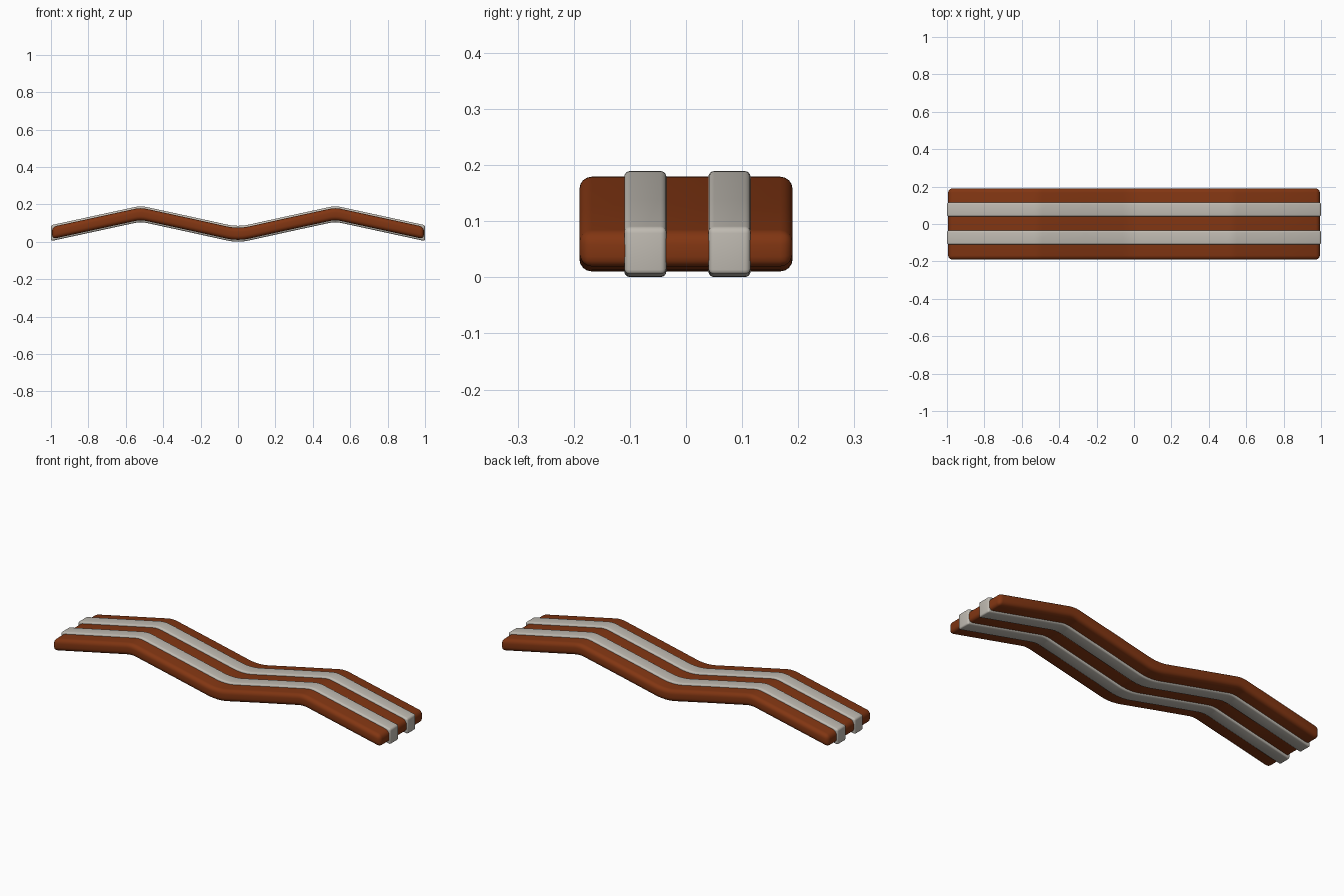
import bpy, bmesh

if "Cube" in bpy.data.objects:
    bpy.data.objects.remove(bpy.data.objects["Cube"])

PEAK_X, PEAK_Z, VALLEY_Z, SLOPE = 0.52, 0.150, 0.0365, 0.2165


def material(name, rgb):
    m = bpy.data.materials.new(name)
    m.diffuse_color = (*rgb, 1)
    m.use_nodes = True
    m.node_tree.nodes["Principled BSDF"].inputs["Base Color"].default_value = m.diffuse_color
    return m


def soft_abs(d, r):
    return abs(d) if abs(d) > r else (d * d + r * r) / (2 * r)


# height of the wavy centre line at x
def wave(x):
    x = abs(x)
    if x < PEAK_X / 2:
        return VALLEY_Z + SLOPE * soft_abs(x, 0.06)
    return PEAK_Z - SLOPE * soft_abs(x - PEAK_X, 0.03)


# stations along the strip, denser at the bends
half = [0.02, 0.04, 0.06, 0.26, 0.49, 0.505, 0.52, 0.535, 0.55, 0.77]


def wavy_bar(name, y0, y1, half_length, half_thick, bevel, mat):
    xs = [-half_length] + [-x for x in reversed(half)] + [0] + half + [half_length]
    bm = bmesh.new()
    rings = []
    for x in xs:
        z = wave(x)
        rings.append([bm.verts.new((x, y, z + s * half_thick))
                      for y, s in ((y0, -1), (y1, -1), (y1, 1), (y0, 1))])
    for a, b in zip(rings, rings[1:]):
        for i in range(4):
            j = (i + 1) % 4
            bm.faces.new((a[i], a[j], b[j], b[i]))
    bm.faces.new(rings[0])
    bm.faces.new(rings[-1])
    bmesh.ops.recalc_face_normals(bm, faces=bm.faces)
    # round the long edges and the ends
    sharp = [e for e in bm.edges if e.calc_face_angle(0) > 0.8]
    bmesh.ops.bevel(bm, geom=sharp, offset=bevel, segments=4, profile=0.5,
                    affect='EDGES', clamp_overlap=True)
    me = bpy.data.meshes.new(name)
    bm.to_mesh(me)
    bm.free()
    me.materials.append(mat)
    ob = bpy.data.objects.new(name, me)
    bpy.context.collection.objects.link(ob)
    bpy.ops.object.select_all(action='DESELECT')
    ob.select_set(True)
    bpy.context.view_layer.objects.active = ob
    bpy.ops.object.shade_smooth_by_angle(angle=0.6)
    return ob


brown = material("reddish brown", (0.22, 0.036, 0.006))
pale = material("pale grey", (0.52, 0.49, 0.44))

# main strip and the two raised bands wrapping it
wavy_bar("meat_strip", -0.19, 0.19, 0.994, 0.0325, 0.022, brown)
wavy_bar("fat_band_front", -0.11, -0.035, 1.0, 0.0425, 0.010, pale)
wavy_bar("fat_band_back", 0.04, 0.115, 1.0, 0.0425, 0.010, pale)
